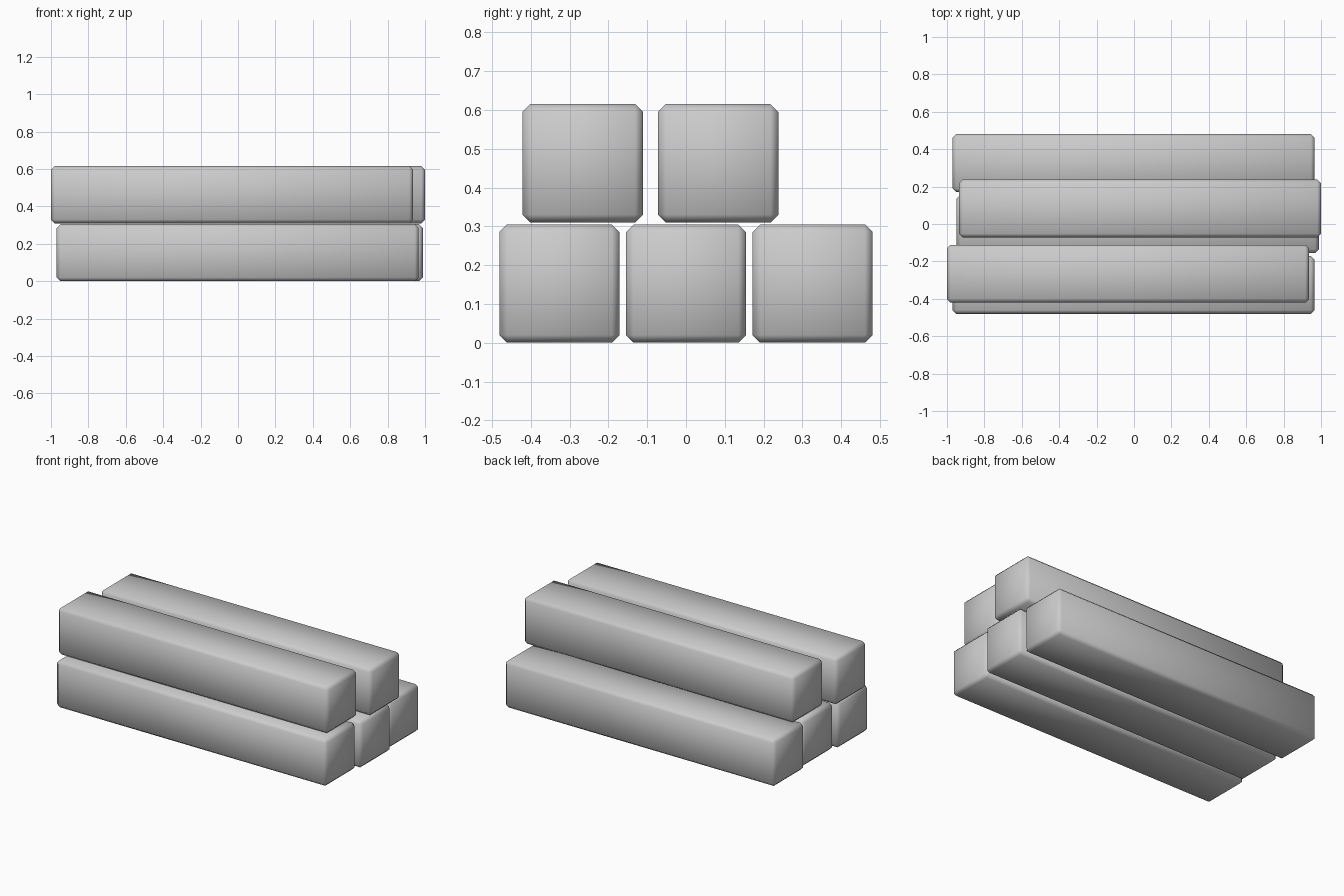
import bpy

if "Cube" in bpy.data.objects:
    bpy.data.objects.remove(bpy.data.objects["Cube"])

LENGTH, WIDTH, HEIGHT, CHAMFER = 1.936, 0.31, 0.305, 0.02


def beam(name, x, y, z):
    """Chamfered square beam lying along x, with its underside at z."""
    bpy.ops.mesh.primitive_cube_add(size=1, location=(x, y, z + HEIGHT / 2))
    ob = bpy.context.object
    ob.name = name
    ob.scale = (LENGTH, WIDTH, HEIGHT)
    bpy.ops.object.transform_apply(location=False, rotation=False, scale=True)
    bevel = ob.modifiers.new("chamfer", 'BEVEL')
    bevel.width = CHAMFER
    bevel.segments = 1
    bpy.ops.object.shade_smooth()
    return ob


# Bottom row of three beams
beam("bottom_beam_front", -0.002, -0.326, 0)
beam("bottom_beam_middle", 0.02, 0, 0)
beam("bottom_beam_back", -0.002, 0.326, 0)

# Top row of two beams, staggered along their length
beam("top_beam_front", -0.032, -0.266, 0.31)
beam("top_beam_back", 0.032, 0.083, 0.31)
